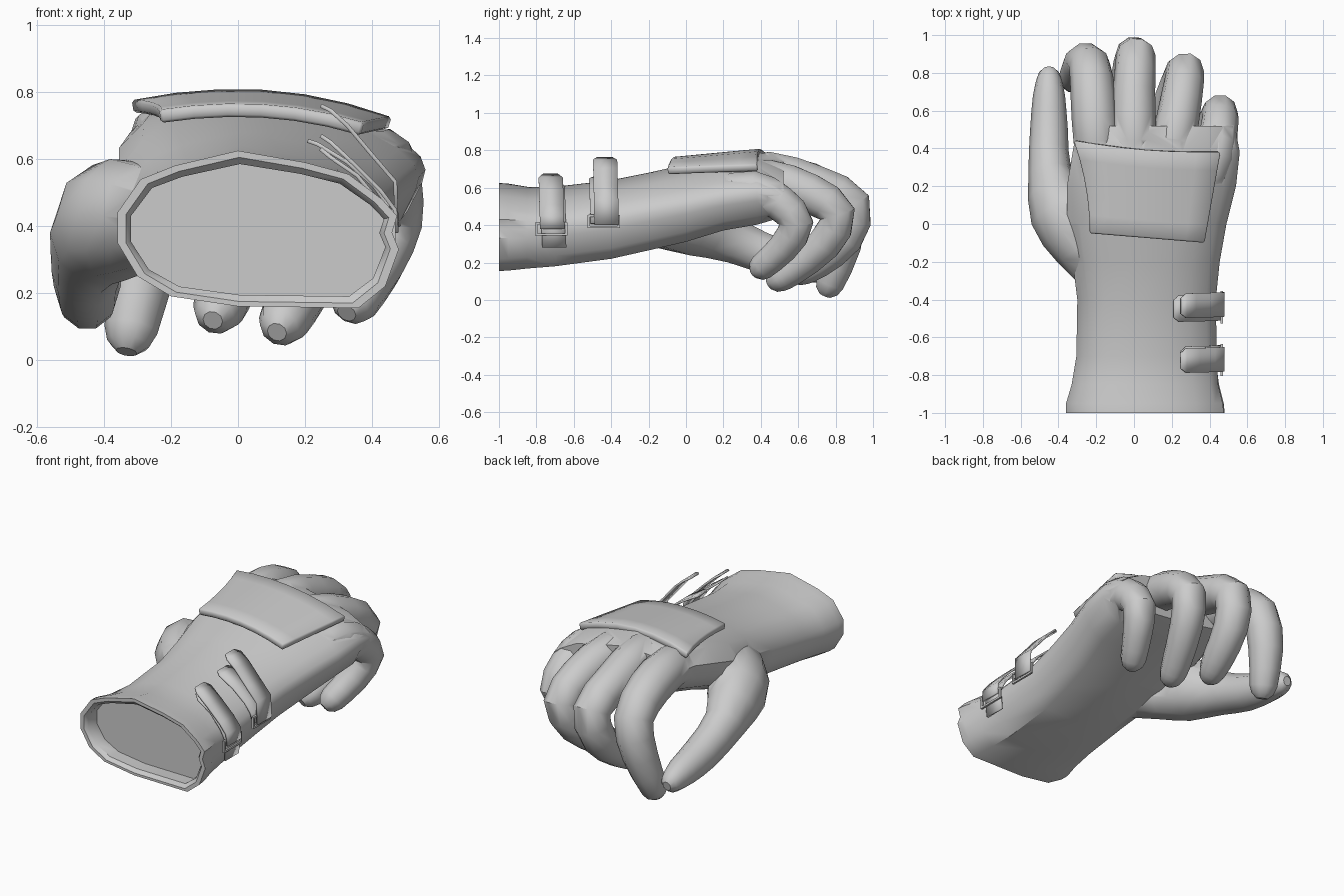
import bpy, bmesh, math
from mathutils import Vector

if "Cube" in bpy.data.objects:
    bpy.data.objects.remove(bpy.data.objects["Cube"])


def make(name, bm, angle=40):
    bmesh.ops.recalc_face_normals(bm, faces=bm.faces)
    me = bpy.data.meshes.new(name)
    bm.to_mesh(me)
    bm.free()
    ob = bpy.data.objects.new(name, me)
    bpy.context.collection.objects.link(ob)
    activate(ob)
    bpy.ops.object.shade_smooth_by_angle(angle=math.radians(angle))
    return ob


def activate(ob):
    bpy.ops.object.select_all(action='DESELECT')
    ob.select_set(True)
    bpy.context.view_layer.objects.active = ob


def loft(name, rings, angle=40):
    """Closed skin through equal-length rings of points."""
    bm = bmesh.new()
    rows = [[bm.verts.new(p) for p in r] for r in rings]
    n = len(rows[0])
    for a, b in zip(rows, rows[1:]):
        for i in range(n):
            j = (i + 1) % n
            bm.faces.new((a[i], a[j], b[j], b[i]))
    bm.faces.new(rows[0])
    bm.faces.new(rows[-1])
    return make(name, bm, angle)


def catmull(pts, steps=2):
    out = []
    for i in range(len(pts) - 1):
        p = [Vector(pts[min(max(i + k, 0), len(pts) - 1)]) for k in (-1, 0, 1, 2)]
        for s in range(steps):
            t = s / steps
            out.append(0.5 * (2 * p[1] + (p[2] - p[0]) * t
                              + (2 * p[0] - 5 * p[1] + 4 * p[2] - p[3]) * t * t
                              + (3 * p[1] - p[0] - 3 * p[2] + p[3]) * t ** 3))
    return out + [Vector(pts[-1])]


def digit(name, pts, sides=10, tall=1.0):
    """Finger tube through (x, y, z, radius) with a domed tip."""
    path = catmull(pts)
    d = (path[-1].to_3d() - path[-2].to_3d()).normalized()
    tip, r = path[-1].to_3d(), path[-1][3]
    for along, scale in ((0.55, 0.8), (0.9, 0.4)):
        path.append(Vector((*(tip + d * r * along), r * scale)))
    rings = []
    for i, p in enumerate(path):
        c = p.to_3d()
        t = (path[min(i + 1, len(path) - 1)].to_3d() - path[max(i - 1, 0)].to_3d()).normalized()
        side = (Vector((1, 0, 0)) - t * t.x).normalized()
        up = side.cross(t)
        rings.append([c + side * p[3] * math.cos(a) + up * p[3] * tall * math.sin(a)
                      for a in (2 * math.pi * k / sides for k in range(sides))])
    return loft(name, rings)


# Cuff and palm: one cross-section rescaled along the arm, with a recessed mouth
mouth = [(-.36, .44), (-.29, .54), (-.19, .58), (0, .625), (.2, .59), (.33, .555), (.43, .48),
         (.475, .43), (.46, .38), (.48, .33), (.44, .22), (.36, .155), (0, .16), (-.2, .19),
         (-.3, .25), (-.36, .35)]
unit = [((x + .36) / .84, (z - .155) / .47) for x, z in mouth]


def section(y, xl, xr, zb, zt, tilt=0, notch=0):
    pts = []
    for i, (u, w) in enumerate(unit):
        if i == 8:
            u += .035 * (1 - notch)
        pts.append((xl + (xr - xl) * u, y, zb + (zt - zb) * w - tilt * (u - .4)))
    return pts


stations = [(-.9, -.32, .44, .19, .585, 0, 1), (-.98, -.32, .44, .19, .585, 0, 1),
            (-1, -.335, .455, .17, .605, 0, 1), (-1, -.36, .48, .155, .625, 0, 1),
            (-.95, -.36, .475, .157, .622, 0, 1), (-.85, -.33, .45, .168, .605, 0, .5),
            (-.7, -.305, .43, .18, .605), (-.4, -.3, .425, .22, .64),
            (-.2, -.325, .445, .265, .68), (0, -.355, .48, .32, .725, .02),
            (.2, -.355, .53, .39, .765, .04), (.38, -.325, .55, .43, .795, .06),
            (.52, -.3, .525, .48, .75, .08)]
glove = loft("glove", [section(*s) for s in stations])

# Thumb and curled fingers
digits = [
    digit("thumb", [(-.14, -.32, .42, .1), (-.28, -.12, .43, .15), (-.385, .06, .41, .17),
                    (-.445, .27, .31, .115), (-.45, .5, .22, .1), (-.45, .68, .18, .085),
                    (-.45, .77, .16, .065)], tall=1.08),
    digit("index_finger", [(-.18, .3, .63, .1), (-.2, .44, .66, .12), (-.215, .66, .62, .12),
                           (-.235, .84, .5, .11), (-.28, .84, .29, .1), (-.32, .77, .09, .08)]),
    digit("middle_finger", [(.01, .3, .64, .1), (0, .44, .68, .118), (0, .7, .61, .112),
                            (.01, .89, .51, .105), (-.01, .85, .33, .1), (-.04, .7, .2, .09),
                            (-.06, .62, .15, .075)]),
    digit("ring_finger", [(.18, .3, .62, .1), (.21, .44, .64, .115), (.25, .66, .57, .11),
                          (.27, .81, .46, .1), (.23, .74, .3, .095), (.16, .57, .16, .085),
                          (.135, .5, .115, .075)]),
    digit("little_finger", [(.38, .2, .58, .09), (.42, .36, .58, .115), (.45, .5, .52, .1),
                            (.455, .59, .41, .095), (.41, .52, .28, .085), (.35, .41, .18, .075)]),
]

# Fuse the digits into the glove
for d in digits:
    mod = glove.modifiers.new("fuse", 'BOOLEAN')
    mod.operation, mod.solver, mod.object = 'UNION', 'EXACT', d
    activate(glove)
    bpy.ops.object.modifier_apply(modifier=mod.name)
    bpy.data.objects.remove(d)
activate(glove)
bpy.ops.object.shade_smooth_by_angle(angle=math.radians(45))


def sheet(name, rows, thickness, bevel=0):
    """Grid of points thickened into a plate."""
    bm = bmesh.new()
    g = [[bm.verts.new(p) for p in r] for r in rows]
    for a, b in zip(g, g[1:]):
        for i in range(len(a) - 1):
            bm.faces.new((a[i], a[i + 1], b[i + 1], b[i]))
    ob = make(name, bm, 30)
    if sum(p.normal.z for p in ob.data.polygons) < 0:
        ob.data.flip_normals()
    mod = ob.modifiers.new("thickness", 'SOLIDIFY')
    mod.thickness, mod.offset = thickness, -1
    if bevel:
        mod = ob.modifiers.new("soft_edge", 'BEVEL')
        mod.width, mod.segments, mod.angle_limit = bevel, 1, math.radians(50)
    return ob


# Padded plate over the knuckles
def pad_point(u, v):
    left, right = -.235 - .085 * v * v, .375 + .085 * v
    x = left + (right - left) * u
    y = (-.05 - .05 * u) * (1 - v) + (.44 - .06 * u - .02 * math.sin(math.pi * u)) * v
    return x, y, .765 + .045 * v - (.4 if x > 0 else .33) * x * x


sheet("knuckle_pad", [[pad_point(u / 6, v / 5) for u in range(7)] for v in range(6)], .04, .008)


# Wrist straps: ribbons along an x-z path, with a chamfered free end
def strap(name, path, y0, y1, skew=.01):
    rows = []
    for i, (x, z) in enumerate(path):
        c = .025 if i == 0 else 0
        s = skew * i / (len(path) - 1)
        rows.append([(x, y0 + c + s, z), (x, y1 - c + s, z)])
    sheet(name, rows, .012)


strap("upper_strap", [(.25, .765), (.28, .75), (.33, .705), (.41, .61), (.475, .535), (.48, .4)],
      -.50, -.37)
strap("upper_strap_base", [(.21, .66), (.24, .65), (.33, .595), (.41, .525), (.45, .47), (.465, .41)],
      -.52, -.38)
strap("lower_strap", [(.25, .675), (.28, .655), (.35, .59), (.43, .51), (.475, .45), (.48, .38)],
      -.79, -.66)
strap("lower_strap_base", [(.25, .635), (.28, .61), (.36, .555), (.43, .47), (.465, .4), (.455, .28)],
      -.78, -.65)

# Wire buckles where the straps fold back
for name, y, z in (("upper_buckle", -.44, .42), ("lower_buckle", -.72, .38)):
    bm = bmesh.new()
    for dy, dz, sy, sz in ((0, .03, .16, .012), (0, -.03, .16, .012),
                           (.08, 0, .012, .07), (-.08, 0, .012, .07)):
        bar = bmesh.ops.create_cube(bm, size=1)["verts"]
        bmesh.ops.scale(bm, vec=(.012, sy, sz), verts=bar)
        bmesh.ops.translate(bm, vec=(.465, y + dy, z + dz), verts=bar)
    make(name, bm)
